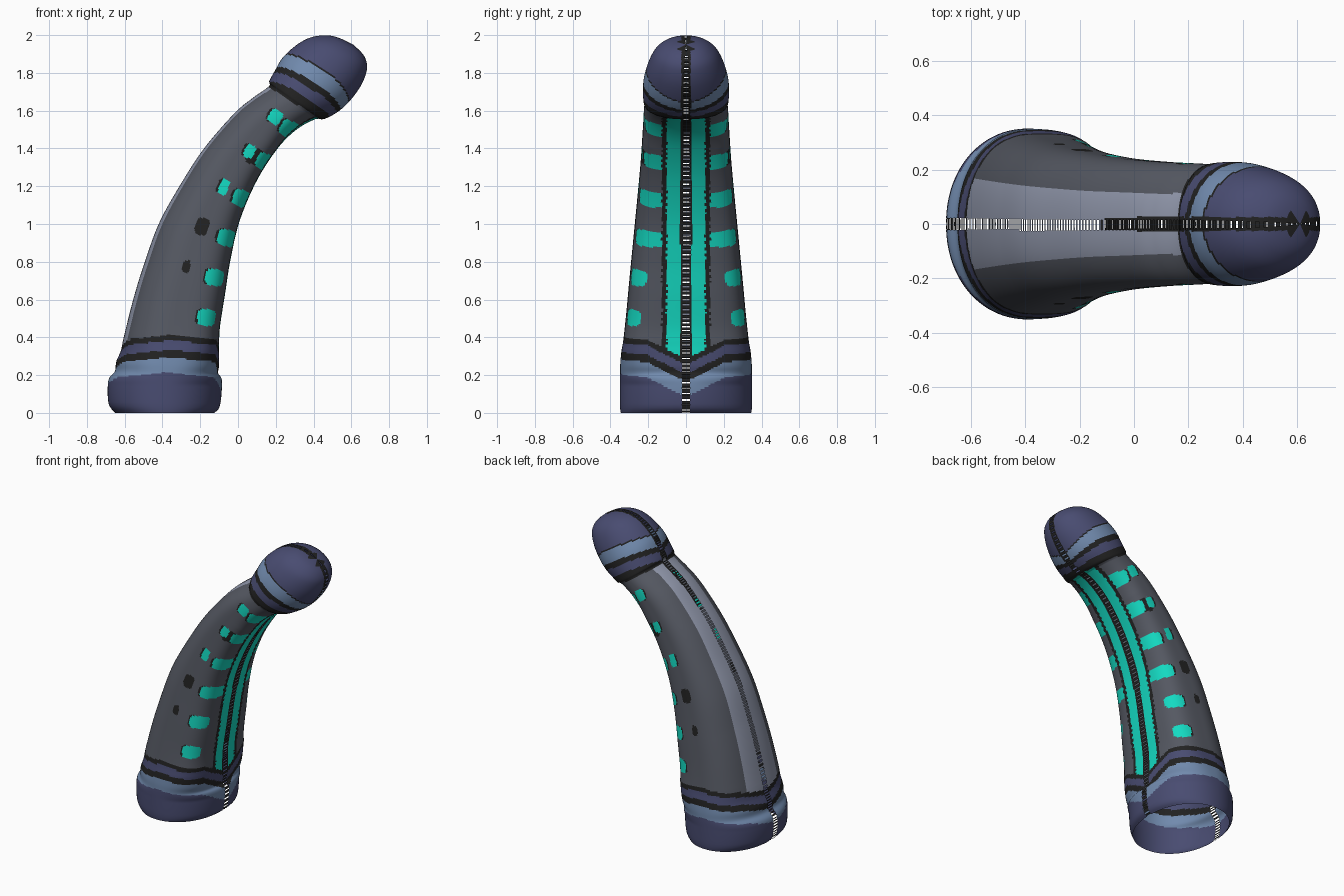
import bpy
import bmesh
import math
from mathutils import Vector

cube = bpy.data.objects.get("Cube")
if cube:
    bpy.data.objects.remove(cube, do_unlink=True)


# Materials
def make_material(name, color):
    material = bpy.data.materials.new(name)
    material.use_nodes = True
    material.diffuse_color = (*color, 1)
    shader = material.node_tree.nodes["Principled BSDF"]
    shader.inputs["Base Color"].default_value = (*color, 1)
    shader.inputs["Roughness"].default_value = 0.7
    return material


NAVY, STEEL, BLACK, GRAY, PANEL, TEAL = range(6)
materials = [
    make_material("navy", (0.066, 0.072, 0.165)),
    make_material("steel_blue", (0.165, 0.255, 0.42)),
    make_material("black", (0.016, 0.016, 0.016)),
    make_material("dark_gray", (0.09, 0.098, 0.122)),
    make_material("pale_gray", (0.29, 0.32, 0.42)),
    make_material("teal", (0.007, 0.7, 0.54)),
]

# Cross-sections: outer edge x, z, inner edge x, z, half depth
base_sections = [
    (-.65, 0, -.125, 0, .345), (-.685, .05, -.095, .04, .35),
    (-.687, .17, -.085, .17, .35), (-.652, .22, -.105, .21, .349),
    (-.645, .27, -.1, .25, .348), (-.62, .33, -.1, .32, .342),
    (-.605, .4, -.1, .37, .332),
]
shaft_sections = [
    (-.555, .6, -.095, .46, .316), (-.5, .78, -.07, .62, .3),
    (-.42, 1, -.04, .81, .28), (-.31, 1.2, .01, 1.02, .26),
    (-.18, 1.4, .1, 1.23, .241), (-.02, 1.585, .21, 1.4, .229),
    (.075, 1.665, .31, 1.5, .224), (.165, 1.73, .41, 1.555, .22),
]
cap_sections = [
    (.165, 1.755, .455, 1.555, .225), (.2, 1.82, .53, 1.595, .228),
    (.24, 1.885, .595, 1.655, .222), (.32, 1.955, .655, 1.74, .197),
    (.4, 1.992, .683, 1.82, .162), (.49, 1.997, .675, 1.875, .112),
    (.56, 1.975, .648, 1.915, .062), (.61, 1.95, .61, 1.95, 0),
]
STEP = 0.009
SIDES = 200


def blend(a, b, c, d, t):
    """Smooth curve through b and c."""
    return 0.5 * (2 * b + (c - a) * t + (2 * a - 5 * b + 4 * c - d) * t * t
                  + (3 * b - a - 3 * c + d) * t ** 3)


def sample(sections):
    """Evenly spaced cross-sections, with the row index of each key section."""
    keys = [Vector(s) for s in sections]
    rows, marks = [], []
    for i in range(len(keys) - 1):
        marks.append(len(rows))
        a, b, c = keys[max(i - 1, 0)], keys[i], keys[i + 1]
        d = keys[min(i + 2, len(keys) - 1)]
        move = (c - b) / 2
        count = math.ceil(math.hypot(move[0] + move[2], move[1] + move[3]) / STEP)
        rows += [blend(a, b, c, d, k / count) for k in range(count)]
    return rows + [keys[-1]], marks


# Side windows: x, z, half width, half height, colour
windows = [(x, z, .047, .044, TEAL) for x, z in (
    (-.167, .505), (-.124, .717), (-.06, .926), (.02, 1.135), (.143, 1.328), (.27, 1.503))]
windows += [
    (-.075, 1.196, .024, .042, TEAL), (.062, 1.385, .027, .036, TEAL),
    (.197, 1.566, .034, .038, TEAL), (.09, 1.357, .036, .045, BLACK),
    (-.185, .985, .03, .045, BLACK), (-.268, .775, .013, .032, BLACK),
]
FRAME = 0.012


def window_color(p):
    framed = False
    for x, z, half_w, half_h, color in windows:
        lean = 0.1 + 0.4 * (z - 0.5)
        dx, dz = p.x - x, p.z - z
        u = dx * math.cos(lean) - dz * math.sin(lean)
        v = dx * math.sin(lean) + dz * math.cos(lean)
        if (u / half_w) ** 4 + (v / half_h) ** 4 < 1:
            return color
        # The frame shows only on the outer edge of each window
        edge = (u / (half_w + FRAME)) ** 4 + (v / half_h) ** 4
        framed = framed or (u < 0 and edge < 1)
    return BLACK if framed else GRAY


def band_color(value, bands):
    for limit, color in bands:
        if value < limit:
            return color
    return None


CAP_CENTER = Vector((.31, 0, 1.645))
CAP_AXIS = Vector((.53, 0, .85)).normalized()
base_bands = [(.215, NAVY), (.295, STEEL), (.335, BLACK), (.385, NAVY), (.415, BLACK)]
cap_bands = [(.045, BLACK), (.1, NAVY), (.135, BLACK), (.215, STEEL), (.225, BLACK)]


def face_color(p, facing, row):
    """Colour rule from face position, facing (+1 inner, -1 outer) and row."""
    y = abs(p.y)
    inner = facing > 0
    ripple = 0.005 if row % 4 < 2 else 0
    dip = max(0, 1 - y / 0.21)
    along = (p - CAP_CENTER).dot(CAP_AXIS)
    height = p.z + 0.03 * abs(facing) + (0.1 if inner else 0.04) * dip
    on_panel = not inner and height > 0.415 and along < -0.35
    if y < 0.025 and not on_panel:
        return BLACK
    if along > -0.01:
        along = along * (1 + 0.6 * dip) if inner else along + 0.04 * dip
        color = band_color(along, cap_bands)
        return NAVY if color is None else color
    color = band_color(height, base_bands)
    if color is not None:
        return color
    if inner and y < 0.125 + ripple:
        return TEAL if 0.03 < y < 0.1 + ripple else BLACK
    if not inner and y < 0.18 - 0.04 * p.z:
        return PANEL
    return window_color(p)


def clamp(value):
    return max(0, min(1, value))


def ring_points(section):
    """Rounded outline, squarer along the shaft and most so on its inner half."""
    ox, oz, ix, iz, depth = section
    center = Vector(((ox + ix) / 2, 0, (oz + iz) / 2))
    across = Vector(((ix - ox) / 2, 0, (iz - oz) / 2))
    square = clamp((center.z - 0.15) / 0.25) * clamp((1.68 - center.z) / 0.2)
    for j in range(SIDES):
        c, s = math.cos(math.tau * j / SIDES), math.sin(math.tau * j / SIDES)
        n = 2.1 + square * (1.4 if c > 0 else 0.3)
        radius = (abs(c) ** n + abs(s) ** n) ** (-1 / n)
        yield center + radius * (across * c + Vector((0, depth * s, 0)))


def build_part(name, rows, first_row):
    bm = bmesh.new()
    rings = [[bm.verts.new(p) for p in ring_points(section)] for section in rows]
    for i in range(len(rings) - 1):
        row = first_row + i
        for j in range(SIDES):
            k = (j + 1) % SIDES
            corners = (rings[i][j], rings[i][k], rings[i + 1][k], rings[i + 1][j])
            middle = sum((v.co for v in corners), Vector()) / 4
            facing = math.cos(math.tau * (j + 0.5) / SIDES)
            # Open slots along the seam
            if abs(middle.y) < 0.022 and row % (3 if facing > 0 else 2) == 0 \
                    and min(j, SIDES - j, abs(j - SIDES // 2)) < 3:
                continue
            face = bm.faces.new(corners)
            face.material_index = face_color(middle, facing, row)
            face.smooth = True
    bmesh.ops.remove_doubles(bm, verts=bm.verts[:], dist=0.00001)
    loose = [v for v in bm.verts if not v.link_faces]
    bmesh.ops.delete(bm, geom=loose, context='VERTS')
    mesh = bpy.data.meshes.new(name)
    bm.to_mesh(mesh)
    bm.free()
    for material in materials:
        mesh.materials.append(material)
    part = bpy.data.objects.new(name, mesh)
    bpy.context.collection.objects.link(part)


# One continuous hollow sweep, divided into base, shaft and cap
rows, marks = sample(base_sections + shaft_sections + cap_sections)
shaft_start = marks[len(base_sections) - 1]
cap_start = marks[len(base_sections) + len(shaft_sections) - 1]
build_part("base_collar", rows[:shaft_start + 1], 0)
build_part("curved_shaft", rows[shaft_start:cap_start + 1], shaft_start)
build_part("rounded_cap", rows[cap_start:], cap_start)
